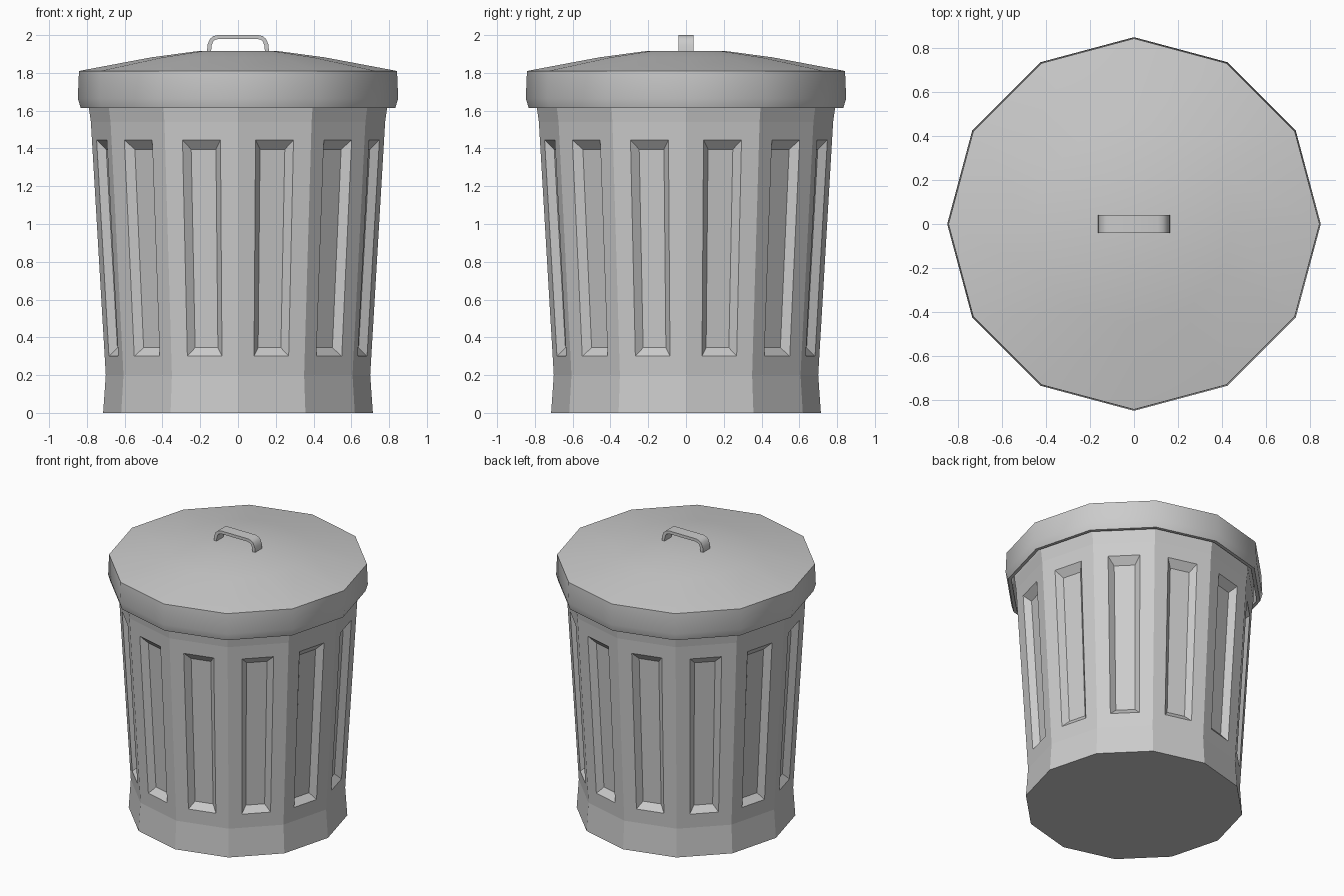
import bpy, bmesh, math
from mathutils import Vector

if "Cube" in bpy.data.objects:
    bpy.data.objects.remove(bpy.data.objects["Cube"])

N = 12


def corner(i, r, z):
    a = 2 * math.pi * i / N
    return Vector((r * math.cos(a), r * math.sin(a), z))


def finish(bm, name, smooth_angle=None):
    bmesh.ops.remove_doubles(bm, verts=bm.verts, dist=1e-5)
    bmesh.ops.recalc_face_normals(bm, faces=bm.faces)
    mesh = bpy.data.meshes.new(name)
    bm.to_mesh(mesh)
    bm.free()
    ob = bpy.data.objects.new(name, mesh)
    bpy.context.collection.objects.link(ob)
    if smooth_angle:
        bpy.ops.object.select_all(action='DESELECT')
        ob.select_set(True)
        bpy.context.view_layer.objects.active = ob
        bpy.ops.object.shade_smooth_by_angle(angle=math.radians(smooth_angle))
    return ob


def add_face(bm, pts):
    bm.faces.new([bm.verts.new(p) for p in pts])


def add_band(bm, low, high):
    for i in range(N):
        add_face(bm, [corner(i, *low), corner(i + 1, *low),
                      corner(i + 1, *high), corner(i, *high)])


def add_cap(bm, ring):
    add_face(bm, [corner(i, *ring) for i in range(N)])


# Can body: tapered twelve-sided shell with a recessed panel on every side
BOTTOM, TOP = (0.70, 0.20), (0.779, 1.54)


def wall_radius(z):
    return BOTTOM[0] + (TOP[0] - BOTTOM[0]) * (z - BOTTOM[1]) / (TOP[1] - BOTTOM[1])


def wall_point(i, t, z, depth=0.0):
    r = wall_radius(z)
    p = corner(i, r, z).lerp(corner(i + 1, r, z), t)
    return p - corner(i + 0.5, depth, 0)


def panel_loop(i, t, z0, z1, depth):
    return [wall_point(i, t, z0, depth), wall_point(i, 1 - t, z0, depth),
            wall_point(i, 1 - t, z1, depth), wall_point(i, t, z1, depth)]


bm = bmesh.new()
add_cap(bm, (0.714, 0))
add_band(bm, (0.714, 0), BOTTOM)
for i in range(N):
    loops = [panel_loop(i, 0, BOTTOM[1], TOP[1], 0),
             panel_loop(i, 0.24, 0.30, 1.445, 0),
             panel_loop(i, 0.33, 0.345, 1.395, 0.04)]
    for outer, inner in zip(loops, loops[1:]):
        for k in range(4):
            n = (k + 1) % 4
            add_face(bm, [outer[k], outer[n], inner[n], inner[k]])
    add_face(bm, loops[-1])
add_band(bm, TOP, (0.79, 1.62))
add_band(bm, (0.79, 1.62), (0.79, 1.74))
add_cap(bm, (0.79, 1.74))
finish(bm, "can_body")

# Lid: deep rim with a shallow domed top, hollow underneath
lid_profile = [(0.805, 1.74), (0.81, 1.615), (0.833, 1.615), (0.848, 1.665),
               (0.842, 1.81), (0.46, 1.882), (0.20, 1.917)]
bm = bmesh.new()
add_cap(bm, lid_profile[0])
for low, high in zip(lid_profile, lid_profile[1:]):
    add_band(bm, low, high)
add_cap(bm, lid_profile[-1])
finish(bm, "lid", 35)

# Handle: flat bent strap on top of the lid
half_outer = [(0.165, 1.905), (0.161, 1.95), (0.149, 1.979), (0.132, 1.994), (0.108, 2.0)]
half_inner = [(0.143, 1.905), (0.140, 1.945), (0.132, 1.965), (0.121, 1.975), (0.105, 1.979)]


def mirrored(half):
    return half + [(-x, z) for x, z in reversed(half)]


outer, inner = mirrored(half_outer), mirrored(half_inner)
bm = bmesh.new()
for (a, b), (c, d) in zip(zip(outer, outer[1:]), zip(inner, inner[1:])):
    for y in (-0.04, 0.04):
        add_face(bm, [(p[0], y, p[1]) for p in (a, b, d, c)])
    for p, q in ((a, b), (c, d)):
        add_face(bm, [(p[0], -0.04, p[1]), (q[0], -0.04, q[1]),
                      (q[0], 0.04, q[1]), (p[0], 0.04, p[1])])
for k in (0, -1):
    p, q = outer[k], inner[k]
    add_face(bm, [(p[0], -0.04, p[1]), (q[0], -0.04, q[1]),
                  (q[0], 0.04, q[1]), (p[0], 0.04, p[1])])
finish(bm, "lid_handle", 40)
